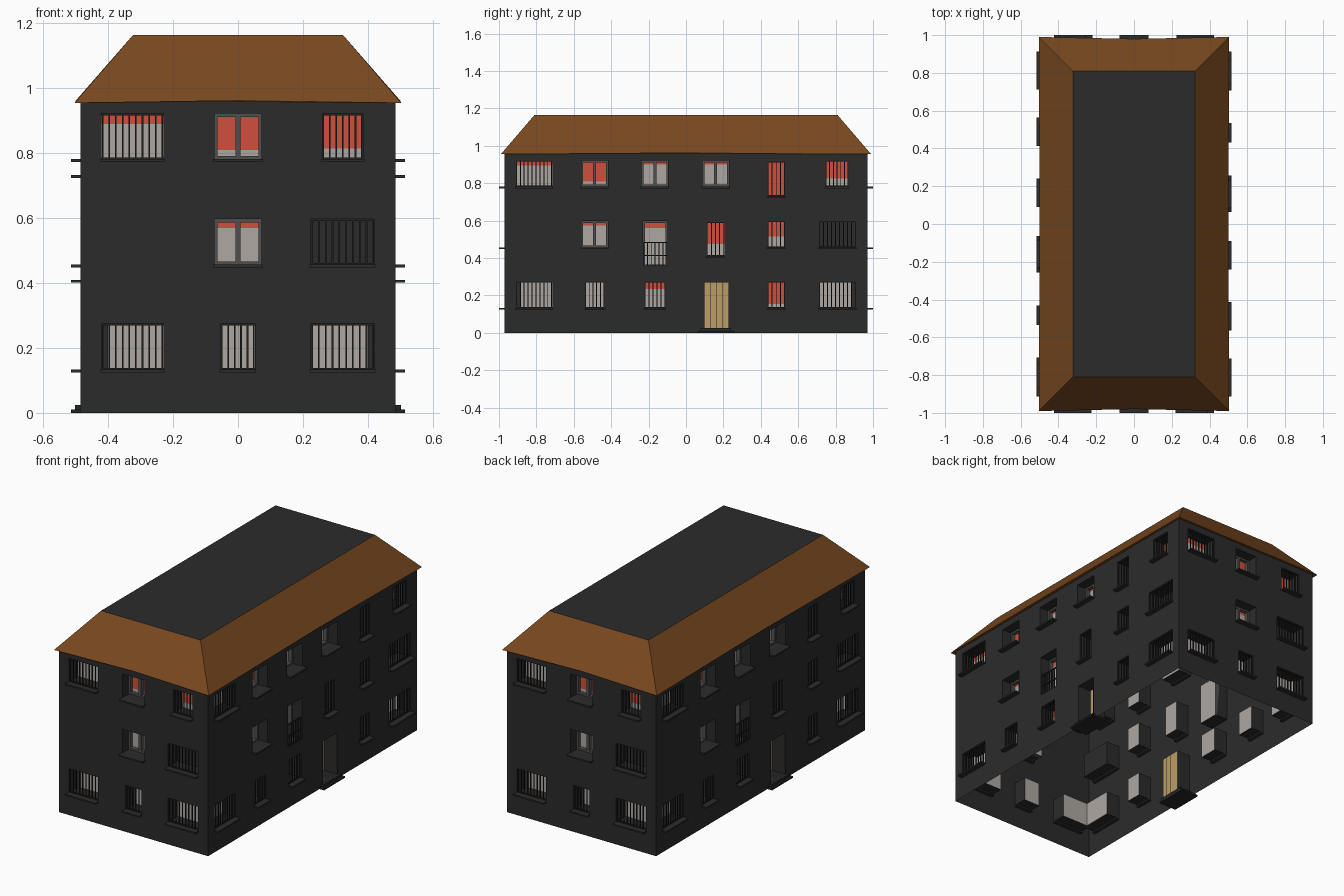
import bpy

if "Cube" in bpy.data.objects:
    bpy.data.objects.remove(bpy.data.objects["Cube"])

X, Y, H, D = 0.485, 0.97, 0.96, 0.085   # half width, half length, wall height, recess depth

BOX = [(0, 1, 5, 4), (1, 3, 7, 5), (3, 2, 6, 7), (2, 0, 4, 6), (4, 5, 7, 6), (0, 2, 3, 1)]


class Part:
    """Collects faces for one named object."""
    def __init__(self, name, color):
        self.name, self.color, self.v, self.f = name, color, [], []

    def face(self, pts):
        n = len(self.v)
        self.v += pts
        self.f.append(tuple(range(n, n + len(pts))))

    def box(self, T, u0, u1, d0, d1, z0, z1):
        n = len(self.v)
        self.v += [T(u, d, z) for z in (z0, z1) for d in (d0, d1) for u in (u0, u1)]
        self.f += [tuple(n + i for i in q) for q in BOX]

    def panel(self, T, u0, u1, z0, z1, d):
        self.face([T(u0, d, z0), T(u1, d, z0), T(u1, d, z1), T(u0, d, z1)])

    def build(self):
        me = bpy.data.meshes.new(self.name)
        me.from_pydata(self.v, [], self.f)
        ob = bpy.data.objects.new(self.name, me)
        bpy.context.collection.objects.link(ob)
        mat = bpy.data.materials.new(self.name + "_colour")
        mat.diffuse_color = (*self.color, 1)
        mat.use_nodes = True
        mat.node_tree.nodes["Principled BSDF"].inputs["Base Color"].default_value = mat.diffuse_color
        me.materials.append(mat)


DARK = (0.024, 0.024, 0.024)
walls = Part("walls", DARK)
sills = Part("window_sills", DARK)
bars = Part("window_bars", (0.015, 0.015, 0.015))
steps = Part("door_steps", (0.018, 0.018, 0.018))
frames = Part("window_frames", (0.08, 0.08, 0.08))
panes = Part("window_panes", (0.42, 0.39, 0.36))
blinds = Part("blinds", (0.62, 0.08, 0.045))
doors = Part("doors", (0.5, 0.34, 0.14))
roof = Part("roof_slopes", (0.19, 0.065, 0.014))
deck = Part("roof_deck", DARK)

# Openings: kind, u0, u1, z0, z1, height where the blind ends
FRONT = [
    ("bars", -0.42, -0.23, 0.782, 0.922, 0.89), ("double", -0.073, 0.073, 0.782, 0.922, 0.81),
    ("bars", 0.26, 0.385, 0.782, 0.922, 0.815),
    ("double", -0.073, 0.073, 0.457, 0.597, 0.57), ("dark", 0.225, 0.42, 0.457, 0.597, 0),
    ("bars", -0.42, -0.23, 0.133, 0.275, 0), ("bars", -0.053, 0.052, 0.133, 0.275, 0),
    ("bars", 0.225, 0.42, 0.133, 0.275, 0)]
SIDE = [
    ("bars", -0.91, -0.715, 0.782, 0.922, 0.895), ("double", -0.56, -0.418, 0.782, 0.922, 0.81),
    ("double", -0.238, -0.095, 0.782, 0.922, 0.9), ("double", 0.088, 0.23, 0.782, 0.922, 0.9),
    ("bars", 0.435, 0.53, 0.733, 0.915, 0.733), ("bars", 0.745, 0.87, 0.782, 0.922, 0.825),
    ("double", -0.56, -0.418, 0.457, 0.597, 0.575), ("balcony", -0.23, -0.1, 0.355, 0.597, 0.56),
    ("bars", 0.11, 0.205, 0.41, 0.592, 0.475), ("bars", 0.435, 0.53, 0.457, 0.597, 0.515),
    ("dark", 0.71, 0.91, 0.457, 0.597, 0),
    ("bars", -0.91, -0.715, 0.133, 0.275, 0), ("bars", -0.54, -0.435, 0.133, 0.275, 0),
    ("bars", -0.222, -0.11, 0.133, 0.275, 0.235), ("door", 0.098, 0.226, 0.025, 0.268, 0),
    ("bars", 0.435, 0.53, 0.133, 0.275, 0.155), ("bars", 0.71, 0.91, 0.133, 0.275, 0)]


def railing(T, u0, u1, z0, z1):
    # Upright bars between two rails, just inside the opening
    n = max(4, round((u1 - u0) / 0.022))
    for i in range(n + 1):
        u = u0 + 0.003 + (u1 - u0 - 0.006) * i / n
        bars.box(T, u - 0.0025, u + 0.0025, 0.006, 0.011, z0, z1)
    for z in (z0, z1 - 0.005):
        bars.box(T, u0, u1, 0.005, 0.012, z, z + 0.005)


def frame(T, u0, u1, z0, z1, mullion):
    w, d0, d1 = 0.01, D - 0.025, D - 0.003
    frames.box(T, u0, u0 + w, d0, d1, z0, z1)
    frames.box(T, u1 - w, u1, d0, d1, z0, z1)
    frames.box(T, u0 + w, u1 - w, d0, d1, z0, z0 + w)
    frames.box(T, u0 + w, u1 - w, d0, d1, z1 - w, z1)
    if mullion:
        m = (u0 + u1) / 2
        frames.box(T, m - 0.008, m + 0.008, d0, d1, z0 + w, z1 - w)


def opening(T, kind, u0, u1, z0, z1, zb):
    # Recess sides
    c = [(u0, z0), (u0, z1), (u1, z1), (u1, z0)]
    for (ua, za), (ub, zb_) in zip(c, c[1:] + c[:1]):
        walls.face([T(ua, 0, za), T(ua, D, za), T(ub, D, zb_), T(ub, 0, zb_)])
    # Back panel and blind
    back = {"dark": walls, "door": doors}.get(kind, panes)
    back.panel(T, u0, u1, z0, z1, D)
    if zb:
        blinds.panel(T, u0, u1, zb, z1, D - 0.004)
    # Fittings
    if kind in ("bars", "dark"):
        railing(T, u0, u1, z0, z1)
    elif kind == "double":
        frame(T, u0, u1, z0, z1, True)
    elif kind == "balcony":
        frame(T, u0, u1, z0, z1, False)
        railing(T, u0, u1, z0, 0.485)
        bars.box(T, u0, u1, 0.005, 0.012, 0.41, 0.415)
    if kind == "door":
        for i in range(1, 4):
            u = u0 + (u1 - u0) * i / 4
            bars.box(T, u - 0.002, u + 0.002, D - 0.006, D, z0, z1)
        steps.box(T, u0 - 0.035, u1 + 0.03, -0.03, D, 0, 0.01)
        steps.box(T, u0 - 0.02, u1 + 0.015, -0.018, D, 0.01, 0.025)
    elif kind != "balcony":
        sills.box(T, u0 - 0.004, u1 + 0.004, -0.03, 0.02, z0 - 0.009, z0)


def facade(T, half, holes):
    # Wall sheet as a grid of panels, leaving out the openings
    us = sorted({-half, half} | {h[i] for h in holes for i in (1, 2)})
    zs = sorted({0, H} | {h[i] for h in holes for i in (3, 4)})
    for ua, ub in zip(us, us[1:]):
        for za, zb in zip(zs, zs[1:]):
            u, z = (ua + ub) / 2, (za + zb) / 2
            if not any(h[1] < u < h[2] and h[3] < z < h[4] for h in holes):
                walls.panel(T, ua, ub, za, zb, 0)
    for h in holes:
        opening(T, *h)


# Opposite facades are half-turn copies of each other
for s in (1, -1):
    facade(lambda u, d, z, s=s: (s * u, s * (d - Y), z), X, FRONT)
    facade(lambda u, d, z, s=s: (s * (X - d), s * u, z), Y, SIDE)

# Hipped roof: eaves bow slightly inwards at the middle of each side
eave = [(-0.503, -0.99, 0.955), (0, -0.98, 0.962), (0.503, -0.99, 0.955), (0.5, 0, 0.962),
        (0.503, 0.99, 0.955), (0, 0.98, 0.962), (-0.503, 0.99, 0.955), (-0.5, 0, 0.962)]
top = [(sx * 0.323, sy * 0.81, 1.165) for sx, sy in
       ((-1, -1), (0, -1), (1, -1), (1, 0), (1, 1), (0, 1), (-1, 1), (-1, 0))]
inner = [(sx / 0.323 * X, sy / 0.81 * Y, H) for sx, sy, _ in top]
for i in range(8):
    j = (i + 1) % 8
    roof.face([eave[i], eave[j], top[j], top[i]])
    roof.face([inner[i], inner[j], eave[j], eave[i]])
deck.face(top)

for part in (walls, sills, bars, steps, frames, panes, blinds, doors, roof, deck):
    part.build()
